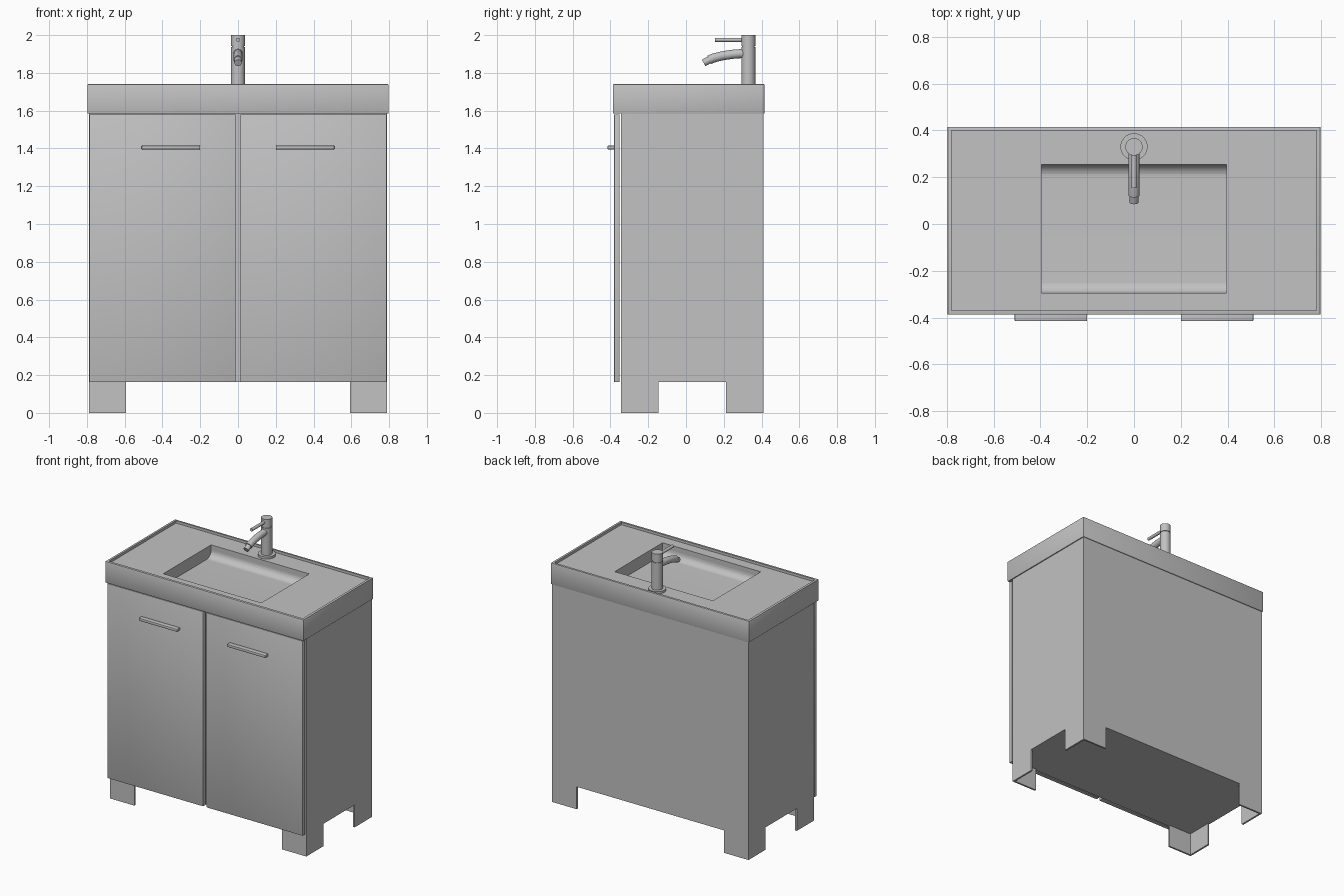
import bpy, bmesh, math
from mathutils import Vector

cube = bpy.data.objects.get("Cube")
if cube:
    bpy.data.objects.remove(cube, do_unlink=True)

grey = bpy.data.materials.new("light grey")
grey.use_nodes = True
grey.diffuse_color = (0.54, 0.54, 0.54, 1)
grey.node_tree.nodes["Principled BSDF"].inputs["Base Color"].default_value = grey.diffuse_color


def add(name, bm, smooth=False):
    bmesh.ops.recalc_face_normals(bm, faces=bm.faces)
    mesh = bpy.data.meshes.new(name)
    bm.to_mesh(mesh)
    bm.free()
    mesh.materials.append(grey)
    ob = bpy.data.objects.new(name, mesh)
    bpy.context.collection.objects.link(ob)
    if smooth:
        shade(ob)
    return ob


def shade(ob):
    bpy.ops.object.select_all(action='DESELECT')
    ob.select_set(True)
    bpy.context.view_layer.objects.active = ob
    bpy.ops.object.shade_smooth_by_angle(angle=math.radians(35))


def box(name, lo, hi, bevel=0):
    bm = bmesh.new()
    bmesh.ops.create_cube(bm, size=1)
    lo, hi = Vector(lo), Vector(hi)
    for v in bm.verts:
        v.co = (lo + hi) / 2 + v.co * (hi - lo)
    if bevel:
        bmesh.ops.bevel(bm, geom=bm.edges[:], offset=bevel, segments=2,
                        profile=0.5, affect='EDGES')
    return add(name, bm, bevel > 0)


def prism(name, start, step, smooth=False):
    """Extrude a closed outline of 3D points along a step vector."""
    bm = bmesh.new()
    face = bm.faces.new([bm.verts.new(p) for p in start])
    out = bmesh.ops.extrude_face_region(bm, geom=[face])["geom"]
    bmesh.ops.translate(bm, vec=step, verts=[g for g in out if isinstance(g, bmesh.types.BMVert)])
    return add(name, bm, smooth)


def rod(name, a, b, r, sides=32):
    bm = bmesh.new()
    a, b = Vector(a), Vector(b)
    bmesh.ops.create_cone(bm, cap_ends=True, segments=sides, radius1=r, radius2=r,
                          depth=(b - a).length)
    turn = (b - a).to_track_quat('Z', 'Y')
    for v in bm.verts:
        v.co = (a + b) / 2 + turn @ v.co
    return add(name, bm, True)


def cut(ob, cutter):
    mod = ob.modifiers.new("cut", 'BOOLEAN')
    mod.operation, mod.solver, mod.object = 'DIFFERENCE', 'EXACT', cutter
    bpy.context.view_layer.update()
    graph = bpy.context.evaluated_depsgraph_get()
    mesh = bpy.data.meshes.new_from_object(ob.evaluated_get(graph))
    ob.modifiers.clear()
    ob.data = mesh
    bpy.data.objects.remove(cutter, do_unlink=True)


# Cabinet carcass
W, FRONT, BACK, FLOOR, TOP = 0.79, -0.343, 0.41, 0.163, 1.585
box("cabinet", (-W, FRONT, FLOOR), (W, BACK, TOP))

# Thin angle-shaped legs at the four corners
T, L = 0.013, 0.197
for sx, side in ((1, "left"), (-1, "right")):
    for y, sy, end in ((FRONT, 1, "front"), (BACK, -1, "back")):
        outline = [(0, 0), (L, 0), (L, T), (T, T), (T, L), (0, L)]
        prism(f"{end}_{side}_leg",
              [(sx * (W - u), y + sy * v, 0) for u, v in outline], (0, 0, FLOOR))

# Doors and bar handles
for sx, side in ((1, "left"), (-1, "right")):
    x0, x1 = sorted((sx * 0.013, sx * 0.787))
    box(f"{side}_door", (x0, -0.381, FLOOR), (x1, -0.352, 1.58), 0.004)
    x0, x1 = sorted((sx * 0.2, sx * 0.51))
    box(f"{side}_handle", (x0, -0.415, 1.395), (x1, -0.379, 1.415), 0.004)

# Washbasin top with raised rim and sunken bowl
RIM, DECK, BOWL = 1.74, 1.722, 1.635
basin = box("basin_top", (-0.797, -0.387, TOP), (0.797, 0.415, RIM), 0.003)
cut(basin, box("rim_cutter", (-0.78, -0.37, DECK), (0.78, 0.4, 1.9)))
R, Y0, Y1 = 0.05, -0.295, 0.255
profile = [(Y0, 1.9)]
for cy, first in ((Y0 + R, 180), (Y1 - R, 270)):
    for i in range(9):
        a = math.radians(first + i * 90 / 8)
        profile.append((cy + R * math.cos(a), BOWL + R + R * math.sin(a)))
profile.append((Y1, 1.9))
cut(basin, prism("bowl_cutter", [(-0.395, y, z) for y, z in profile], (0.79, 0, 0)))
shade(basin)

# Tap: flange, body, turning cap and lever
TY = 0.33
rod("tap_flange", (0, TY, DECK - 0.005), (0, TY, 1.738), 0.058, 48)
rod("tap_body", (0, TY, DECK), (0, TY, 1.936), 0.037)
rod("tap_neck", (0, TY, 1.93), (0, TY, 1.95), 0.033)
rod("tap_cap", (0, TY, 1.943), (0, TY, 2.0), 0.037)
rod("tap_lever", (0, TY - 0.02, 1.975), (0, 0.153, 1.975), 0.011, 20)

# Curved spout swept along an arc, with a nozzle
path = [Vector(p) for p in ((0, 0.31, 1.903), (0, 0.25, 1.899), (0, 0.19, 1.89),
                            (0, 0.15, 1.88), (0, 0.122, 1.869))]
bm = bmesh.new()
rings = []
for i, p in enumerate(path):
    d = (path[min(i + 1, len(path) - 1)] - path[max(i - 1, 0)]).normalized()
    up = Vector((1, 0, 0)).cross(d)
    rings.append([bm.verts.new(p + 0.024 * (Vector((math.cos(a), 0, 0)) + up * math.sin(a)))
                  for a in (k * math.tau / 24 for k in range(24))])
for r0, r1 in zip(rings, rings[1:]):
    for k in range(24):
        n = (k + 1) % 24
        bm.faces.new((r0[k], r0[n], r1[n], r1[k]))
bm.faces.new(rings[0])
bm.faces.new(rings[-1])
add("tap_spout", bm, True)
rod("spout_nozzle", (0, 0.13, 1.872), (0, 0.093, 1.853), 0.019, 24)
